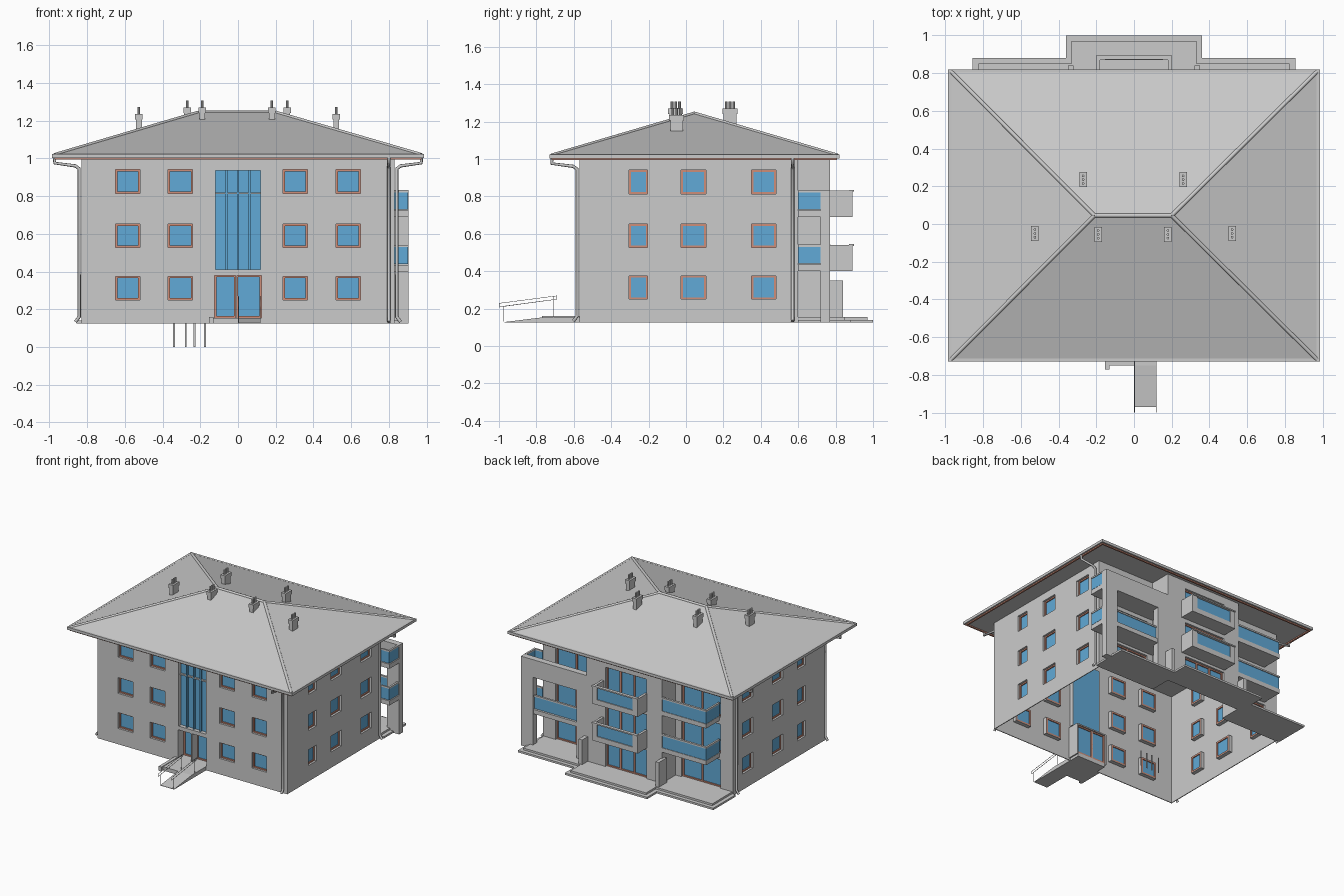
import bpy, bmesh, math
from mathutils import Matrix, Vector

if "Cube" in bpy.data.objects:
    bpy.data.objects.remove(bpy.data.objects["Cube"])

parts = {}
COLORS = {"glass": (0.12, 0.40, 0.68, 1), "trim": (0.62, 0.27, 0.19, 1)}
mats = {}
for k, c in COLORS.items():
    mats[k] = bpy.data.materials.new(k)
    mats[k].diffuse_color = c
I = Matrix.Identity(4)


def box(part, x0, x1, y0, y1, z0, z1, T=I):
    bm = parts.setdefault(part, bmesh.new())
    m = Matrix.Translation(((x0 + x1) / 2, (y0 + y1) / 2, (z0 + z1) / 2))
    bmesh.ops.create_cube(bm, size=1, matrix=T @ m @ Matrix.Diagonal((x1 - x0, y1 - y0, z1 - z0, 1)))


def finish(name, bm, mat=None):
    me = bpy.data.meshes.new(name)
    bm.to_mesh(me)
    bm.free()
    ob = bpy.data.objects.new(name, me)
    bpy.context.collection.objects.link(ob)
    if mat:
        me.materials.append(mats[mat])
    return ob


def tube(name, pts, r, res=2):
    cu = bpy.data.curves.new(name, 'CURVE')
    cu.dimensions, cu.bevel_depth, cu.bevel_resolution, cu.use_fill_caps = '3D', r, res, True
    s = cu.splines.new('POLY')
    s.points.add(len(pts) - 1)
    for p, c in zip(s.points, pts):
        p.co = (*c, 1)
    tmp = bpy.data.objects.new(name, cu)
    bpy.context.collection.objects.link(tmp)
    bpy.context.view_layer.update()
    me = bpy.data.meshes.new_from_object(tmp.evaluated_get(bpy.context.evaluated_depsgraph_get()))
    bpy.data.objects.remove(tmp)
    bpy.context.collection.objects.link(bpy.data.objects.new(name, me))


def wall(name, T, u0, u1, z0, z1, holes=(), thick=0.006):
    # grid of faces around rectangular openings, thickened inwards
    us = sorted({u0, u1, *[h[0] for h in holes], *[h[1] for h in holes]})
    zs = sorted({z0, z1, *[h[2] for h in holes], *[h[3] for h in holes]})
    bm = bmesh.new()
    grid = [[bm.verts.new(T @ Vector((u, 0, z))) for z in zs] for u in us]
    for i in range(len(us) - 1):
        for j in range(len(zs) - 1):
            cu, cz = (us[i] + us[i + 1]) / 2, (zs[j] + zs[j + 1]) / 2
            if not any(h[0] < cu < h[1] and h[2] < cz < h[3] for h in holes):
                bm.faces.new((grid[i][j], grid[i + 1][j], grid[i + 1][j + 1], grid[i][j + 1]))
    bmesh.ops.delete(bm, geom=[v for v in bm.verts if not v.link_faces], context='VERTS')
    mod = finish(name, bm).modifiers.new("thickness", 'SOLIDIFY')
    mod.thickness, mod.offset = thick, -1


def window(T, u0, u1, z0, z1, panes=1, d=0.016):
    f, r = 0.010, 0.004
    for a, b in ((u0, u0 + f), (u1 - f, u1)):
        box("window_frames", a, b, d, d + .02, z0, z1, T)
    for a, b in ((z0, z0 + f), (z1 - f, z1)):
        box("window_frames", u0 + f, u1 - f, d, d + .02, a, b, T)
    for i in range(1, panes):
        m = u0 + (u1 - u0) * i / panes
        box("window_frames", m - .007, m + .007, d, d + .02, z0 + f, z1 - f, T)
    box("window_glass", u0 + f, u1 - f, d + .008, d + .013, z0 + f, z1 - f, T)
    # thin lining of the opening
    for a, b in ((u0 - r, u0), (u1, u1 + r)):
        box("window_reveals", a, b, .002, d + .02, z0 - r, z1 + r, T)
    for a, b in ((z0 - r, z0), (z1, z1 + r)):
        box("window_reveals", u0, u1, .002, d + .02, a, b, T)


def side(x, y, deg):
    return Matrix.Translation((x, y, 0)) @ Matrix.Rotation(math.radians(deg), 4, 'Z')


ROWS = ((.25, .375), (.527, .652), (.813, .94))
FLOORS = ((.155, .38), (.43, .66), (.715, .94))
Z0, Z1 = .125, 1.0
front, right, left = side(0, -.57, 0), side(.83, 0, 90), side(-.83, 0, 270)
back, bay = side(0, .6, 180), side(0, .77, 180)

# front wall with windows, stair glazing and entrance
holes = [(c - .065, c + .065, *r) for c in (-.585, -.305, .303, .585) for r in ROWS]
for h in holes:
    window(front, *h)
wall("front_wall", front, -.83, .83, Z0, Z1, holes + [(-.12, .12, .41, .935), (-.125, .125, .155, .38)])
box("stair_glazing", -.12, .12, .03, .036, .41, .935, front)
for x in (-.06, 0, .06):
    box("stair_glazing", x - .005, x + .005, .012, .03, .41, .935, front)
box("stair_transom", -.12, .12, .016, .03, .81, .82, front)
for x in (-.124, .12):
    box("stair_reveal", x, x + .004, .002, .036, .406, .939, front)
for z in (.406, .935):
    box("stair_reveal", -.12, .12, .002, .036, z, z + .004, front)
for x in (-.135, .125):
    box("entrance_reveal", x, x + .01, .002, .1, .14, .39, front)
box("entrance_reveal", -.125, .125, .002, .1, .38, .39, front)
window(front, -.125, -.01, .155, .38, 1, .07)
window(front, -.01, .125, .155, .38, 1, .07)

# side walls
for name, T, s in (("right_wall", right, 1), ("left_wall", left, -1)):
    holes = [(s * c - w, s * c + w, *r) for c, w in ((-.255, .05), (.04, .066), (.415, .065)) for r in ROWS]
    for h in holes:
        window(T, *h)
    wall(name, T, -.57 if s > 0 else -.6, .6 if s > 0 else .57, Z0, Z1, holes)

# back walls and projecting centre bay, glazed doors on every floor
for s in (1, -1):
    a, b = sorted((s * .38, s * .72))
    holes = [(a, b, *r) for r in FLOORS]
    for h in holes:
        window(back, *h, 2)
    wall("back_wall", back, *sorted((s * .33, s * .83)), Z0, Z1, holes)
    box("bay_side_walls", *sorted((s * .324, s * .33)), .6, .764, Z0, Z1)
holes = [(-.165, .195, *r) for r in FLOORS]
for h in holes:
    window(bay, *h, 3)
wall("bay_wall", bay, -.33, .33, Z0, Z1, holes)

# centre balconies: solid sides, glazed front
for z in (.40, .69):
    box("centre_balconies", -.2, .2, .77, .89, z, z + .02)
    for s in (1, -1):
        box("centre_balconies", *sorted((s * .18, s * .2)), .77, .89, z + .02, z + .14)
        box("centre_balconies", *sorted((s * .155, s * .18)), .87, .89, z + .02, z + .14)
    box("centre_balconies", -.155, .155, .87, .89, z + .02, z + .04)
    box("balcony_glass", -.155, .155, .877, .883, z + .04, z + .13)
    box("balcony_rails", -.2, .2, .872, .897, z + .135, z + .145)

# left balconies: glazed front and end
for z in (.40, .69):
    box("left_balconies", -.715, -.33, .6, .77, z, z + .035)
    box("balcony_glass", -.71, -.33, .76, .766, z + .035, z + .13)
    box("balcony_glass", -.713, -.707, .6, .766, z + .035, z + .13)
    box("balcony_rails", -.717, -.33, .755, .772, z + .13, z + .142)
    box("balcony_rails", -.717, -.702, .6, .755, z + .13, z + .142)

# right loggia: frame with columns and parapet, glazed balconies within
box("loggia_frame", .80, .905, .72, .77, Z0, .69)
box("loggia_frame", .33, .42, .72, .77, Z0, .69)
box("loggia_frame", .33, .905, .72, .77, .69, .83)
for z in (.40, .69):
    box("loggia_slabs", .33, .905, .6, .72, z, z + .035)
    box("balcony_glass", .895, .901, .6, .72, z + .04, z + .13)
    box("balcony_glass", .83, .9, .602, .608, z + .04, z + .13)
    box("balcony_rails", .89, .905, .6, .72, z + .13, z + .142)
    box("balcony_rails", .83, .89, .6, .612, z + .13, z + .142)
box("balcony_glass", .42, .80, .742, .748, .435, .53)
box("balcony_rails", .42, .80, .737, .753, .53, .542)
box("loggia_slabs", .42, .80, .72, .765, .40, .435)

# garden dividers and stepped terrace
for s in (1, -1):
    box("garden_dividers", *sorted((s * .32, s * .35)), .74, .84, .14, .35)
for w, z0, z1 in ((0, Z0, .14), (.03, .14, .155)):
    for s in (1, -1):
        box("terrace", *sorted((s * .33, s * (.855 - w))), .6, .88 - w, z0, z1)
    box("terrace", -.33, .33, .77, .88 - w, z0, z1)
    box("terrace", -.36 + w, .36 - w, .88 - w, 1.0 - w, z0, z1)

# entrance landing, ramp and handrails
box("landing", -.13, .12, -.75, -.48, Z0, .155)
box("landing", -.155, -.13, -.77, -.57, Z0, .16)
bm = bmesh.new()
prof = [(-.97, Z0), (-.75, Z0), (-.75, .155), (-.97, .128)]
f = bm.faces.new([bm.verts.new((0, y, z)) for y, z in prof])
ext = bmesh.ops.extrude_face_region(bm, geom=[f])
bmesh.ops.translate(bm, vec=(.12, 0, 0), verts=[v for v in ext["geom"] if isinstance(v, bmesh.types.BMVert)])
bmesh.ops.recalc_face_normals(bm, faces=bm.faces)
finish("ramp", bm)
for x in (.002, .118):
    tube("handrail", [(x, -.975, .13), (x, -.975, .21), (x, -.998, .208), (x, -.998, .228),
                      (x, -.69, .268), (x, -.69, .25), (x, -.975, .212)], .002, 1)
    tube("handrail_post", [(x, -.71, .15), (x, -.71, .265)], .002, 1)

# hipped roof
E = ((-.985, -.73), (.985, -.73), (.985, .82), (-.985, .82))
R = (Vector((-.21, .045, 1.245)), Vector((.20, .045, 1.245)))
bm = bmesh.new()
top = [bm.verts.new((x, y, 1.018)) for x, y in E]
bot = [bm.verts.new((x, y, 1.003)) for x, y in E]
r = [bm.verts.new(p) for p in R]
for f in ((top[0], top[1], r[1], r[0]), (top[1], top[2], r[1]), (top[2], top[3], r[0], r[1]), (top[3], top[0], r[0]), bot):
    bm.faces.new(f)
for i in range(4):
    bm.faces.new((bot[i], bot[(i + 1) % 4], top[(i + 1) % 4], top[i]))
bmesh.ops.recalc_face_normals(bm, faces=bm.faces)
finish("roof", bm)
drop = Vector((0, 0, -.003))
for (x, y), k in zip(E, (0, 1, 1, 0)):
    tube("hip_cap", [(x * .985, .045 + (y - .045) * .985, 1.018), R[k] + drop], .011)
tube("ridge_cap", [p + drop for p in R], .011)
# gutters and coloured fascia round the eaves
for part, o, w, z0, z1 in (("gutters", 0, .018, 1.006, 1.024), ("fascia", .012, .012, .994, 1.006)):
    for y0, y1 in ((-.73 + o, -.73 + o + w), (.82 - o - w, .82 - o)):
        box(part, -.985 + o, .985 - o, y0, y1, z0, z1)
    for x0, x1 in ((-.985 + o, -.985 + o + w), (.985 - o - w, .985 - o)):
        box(part, x0, x1, -.73 + o + w, .82 - o - w, z0, z1)

# downpipes: wall position and outward direction
for x, y, dx, dy, reach in ((-.842, -.54, -1, 0, .13), (.80, -.582, 0, -1, .135),
                            (.842, .57, 1, 0, .13), (-.842, .57, -1, 0, .13)):
    path = [(reach, 1.01), (reach, .975), (.02, .96), (0, .945), (0, .16), (.02, .133)]
    tube("downpipe", [(x + dx * o, y + dy * o, z) for o, z in path], .009)

# chimneys with three pots each
for x, y, z in ((-.27, .235, 1.27), (.26, .235, 1.27), (-.19, -.055, 1.27),
                (.18, -.055, 1.27), (-.525, -.05, 1.235), (.52, -.05, 1.235)):
    box("chimneys", x - .015, x + .015, y - .034, y + .034, z - .11, z - .03)
    box("chimneys", x - .02, x + .02, y - .04, y + .04, z - .03, z)
    for dy in (-.02, 0, .02):
        m = Matrix.Translation((x, y + dy, z + .018))
        bmesh.ops.create_cone(parts.setdefault("chimney_pots", bmesh.new()), cap_ends=True, segments=10,
                              radius1=.007, radius2=.007, depth=.037, matrix=m)

# thin supports below the building
for x in (-.34, -.277, -.23, -.175):
    box("ground_stakes", x - .005, x + .005, -.132, -.13, 0, Z0)

for name, bm in parts.items():
    mat = "glass" if "glass" in name or "glazing" in name else "trim" if name in ("window_frames", "fascia") else None
    finish(name, bm, mat)

for m in bpy.data.materials:
    if m.users and not m.is_grease_pencil:
        m.use_nodes = True
        m.node_tree.nodes["Principled BSDF"].inputs["Base Color"].default_value = m.diffuse_color
